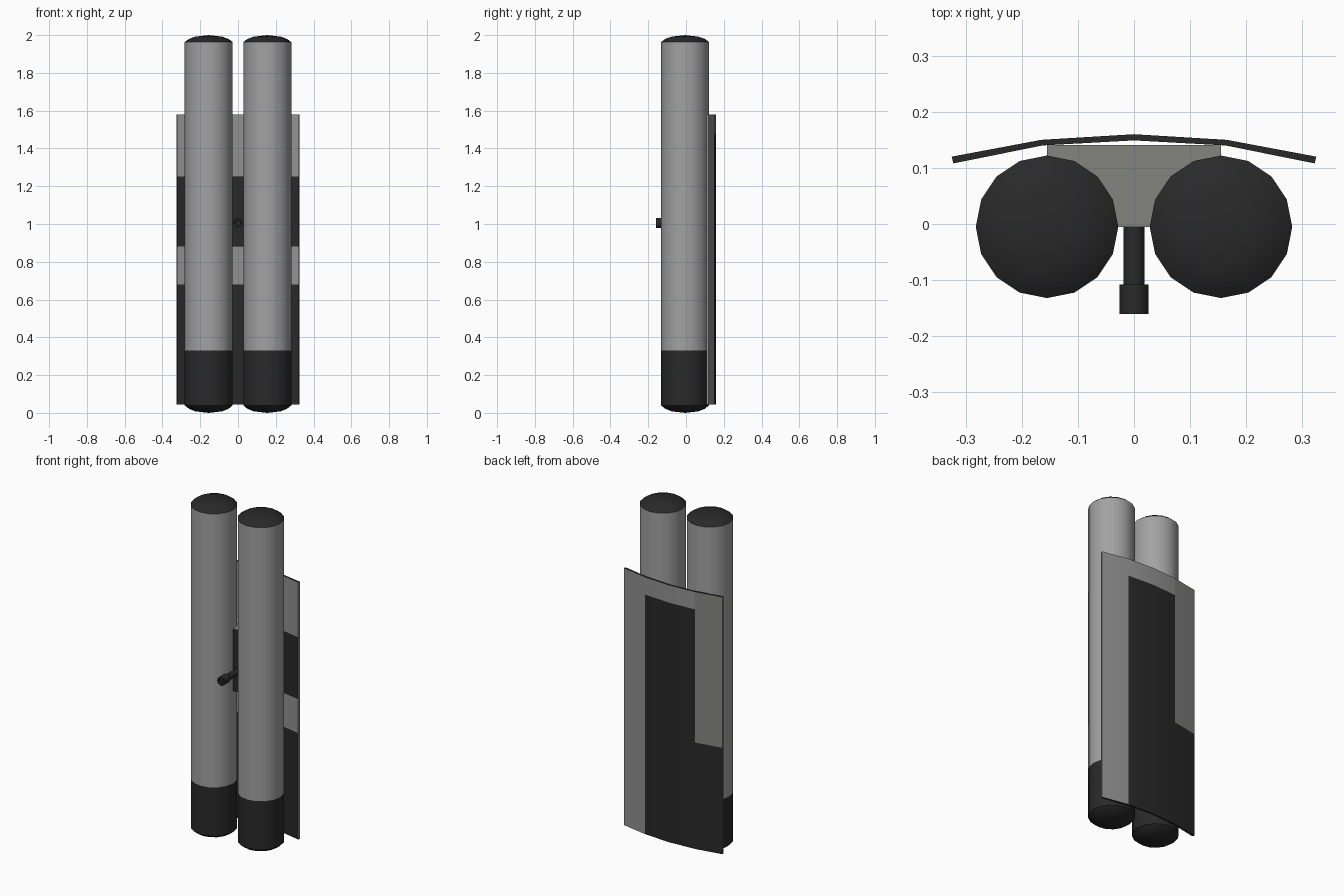
import bpy, bmesh, math

if "Cube" in bpy.data.objects:
    bpy.data.objects.remove(bpy.data.objects["Cube"])


def mat(name, rgb):
    m = bpy.data.materials.new(name)
    m.diffuse_color = (*rgb, 1)
    m.use_nodes = True
    m.node_tree.nodes["Principled BSDF"].inputs["Base Color"].default_value = m.diffuse_color
    return m


DARK = mat("dark_rubber", (0.022, 0.022, 0.022))
SILVER = mat("tank_grey", (0.36, 0.36, 0.36))
GREY = mat("plate_grey", (0.29, 0.29, 0.29))
SAGE = mat("greenish_grey", (0.23, 0.235, 0.215))


def finish(name, bm, mats, angle=35):
    bmesh.ops.recalc_face_normals(bm, faces=bm.faces[:])
    me = bpy.data.meshes.new(name)
    bm.to_mesh(me)
    bm.free()
    for m in mats:
        me.materials.append(m)
    ob = bpy.data.objects.new(name, me)
    bpy.context.collection.objects.link(ob)
    bpy.ops.object.select_all(action='DESELECT')
    bpy.context.view_layer.objects.active = ob
    ob.select_set(True)
    bpy.ops.object.shade_smooth_by_angle(angle=math.radians(angle))
    return ob


def lathe(profile, sides, place):
    """Rings of (radius, height); radius 0 closes with a point."""
    bm = bmesh.new()
    rings = []
    for r, h in profile:
        n = sides if r else 1
        rings.append([bm.verts.new(place(r * math.cos(2 * math.pi * i / sides),
                                         r * math.sin(2 * math.pi * i / sides), h))
                      for i in range(n)])
    for a, b in zip(rings, rings[1:]):
        for i in range(sides):
            j = (i + 1) % sides
            if len(a) == 1:
                bm.faces.new((a[0], b[i], b[j]))
            elif len(b) == 1:
                bm.faces.new((a[i], a[j], b[0]))
            else:
                bm.faces.new((a[i], a[j], b[j], b[i]))
    return bm


# twin tanks: dark boot, grey body, dark domed cap
R = 0.127
tank_profile = [(0, 0), (0.07, 0.008), (0.105, 0.022), (R, 0.04), (R, 0.33),
                (R, 1.963), (0.105, 1.98), (0.07, 1.992), (0, 2.0)]
for side, cx in (("left", -0.155), ("right", 0.155)):
    bm = lathe(tank_profile, 16, lambda x, y, h: (x + cx, y - 0.005, h))
    for f in bm.faces:
        z = f.calc_center_median().z
        f.material_index = 1 if 0.33 < z < 1.96 else 0
    finish(side + "_tank", bm, [DARK, SILVER])

# bent back plate, cut at the paint boundaries
back = [(-0.325, 0.12), (-0.165, 0.15), (0, 0.16), (0.165, 0.15), (0.325, 0.12)]
front = [(-0.322, 0.108), (-0.163, 0.14), (0, 0.149), (0.163, 0.14), (0.322, 0.108)]
loop = back + front[::-1]
levels = [0.045, 0.68, 0.882, 1.252, 1.475, 1.58]
bm = bmesh.new()
rings = [[bm.verts.new((x, y, z)) for x, y in loop] for z in levels]
n = len(loop)
for k in range(len(levels) - 1):
    mid = (levels[k] + levels[k + 1]) / 2
    for i in range(n):
        j = (i + 1) % n
        f = bm.faces.new((rings[k][i], rings[k][j], rings[k + 1][j], rings[k + 1][i]))
        cx = f.calc_center_median().x
        if i < 4:        # back side
            if abs(cx) < 0.165:
                f.material_index = 0 if mid < 1.475 else 1
            elif cx < 0:
                f.material_index = 0 if mid < 0.68 else 2
            else:
                f.material_index = 1
        elif i in (4, 9):  # thin side edges
            f.material_index = 1
        else:            # front side bands
            f.material_index = 0 if mid < 0.68 or 0.882 < mid < 1.252 else 1
for ring in (rings[0], rings[-1]):  # dark top and bottom rims
    for i in range(4):
        f = bm.faces.new((ring[i], ring[i + 1], ring[n - 2 - i], ring[n - 1 - i]))
        f.material_index = 0
finish("back_plate", bm, [DARK, GREY, SAGE], 20)

# bracket joining the tanks to the plate
bm = bmesh.new()
bmesh.ops.create_cube(bm, size=1)
for v in bm.verts:
    v.co = (v.co.x * 0.31, 0.068 + v.co.y * 0.146, 1.067 + v.co.z * 0.37)
bm.normal_update()
for f in bm.faces:
    f.material_index = 1 if f.normal.z > 0.5 else 0
finish("tank_bracket", bm, [DARK, SAGE])

# nozzle rod with a wider tip, pointing forward
rod = [(0, -0.02), (0.019, -0.02), (0.019, 0.108), (0.026, 0.108), (0.026, 0.16),
       (0.016, 0.16), (0.014, 0.15), (0, 0.15)]
bm = lathe(rod, 12, lambda x, y, h: (x, -h, 1.005 + y))
finish("nozzle_rod", bm, [DARK])
